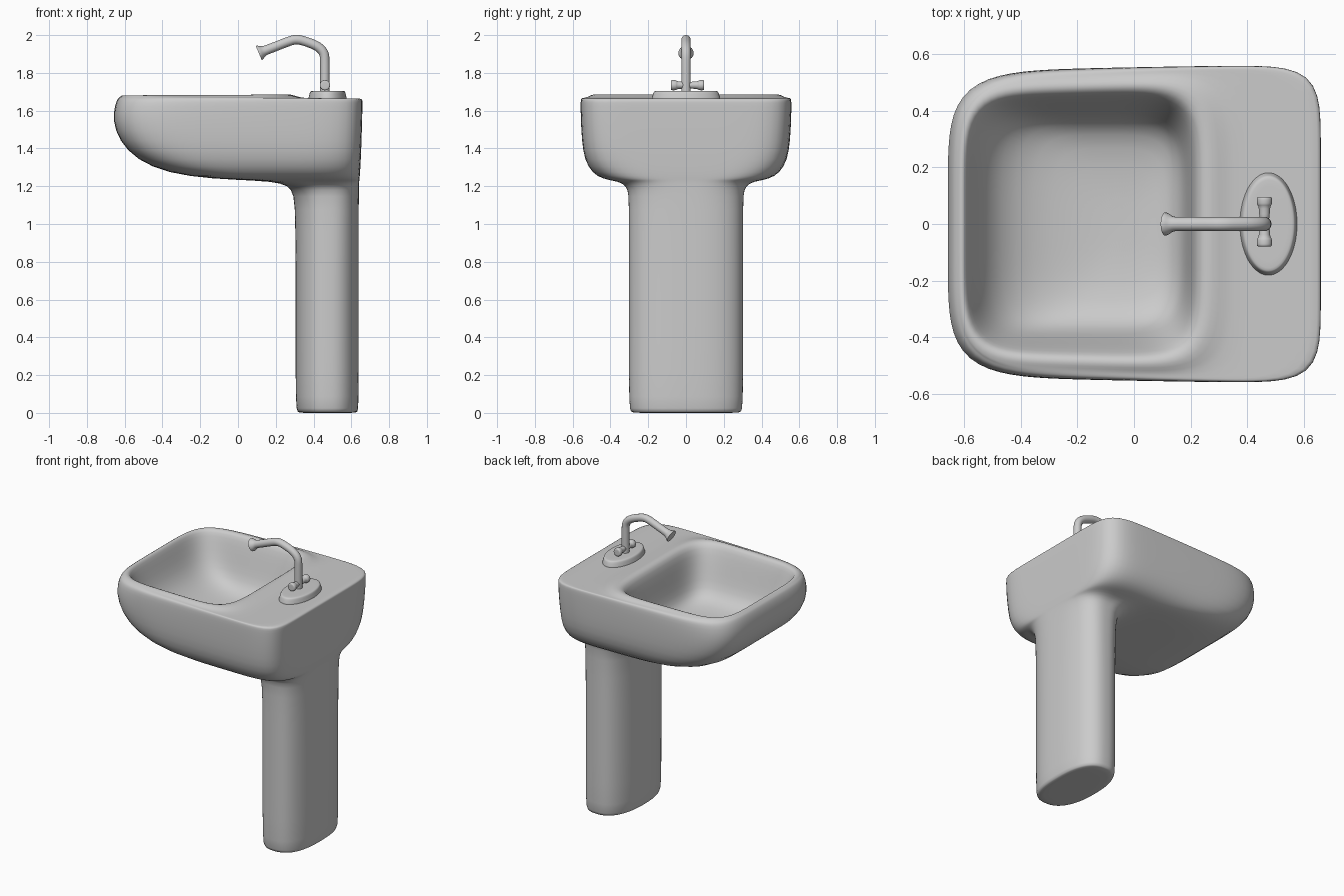
import bpy, bmesh, math
from mathutils import Matrix


def finish(name, bm, levels=1):
    bmesh.ops.recalc_face_normals(bm, faces=bm.faces)
    me = bpy.data.meshes.new(name)
    bm.to_mesh(me)
    bm.free()
    me.shade_smooth()
    ob = bpy.data.objects.new(name, me)
    bpy.context.collection.objects.link(ob)
    if levels:
        sub = ob.modifiers.new("smooth", 'SUBSURF')
        sub.levels = sub.render_levels = levels
    return ob


def loft(name, rings, seg=64, levels=1):
    """Rings: (z front, z back, x min, x max, half width, squareness front, back, front taper)."""
    bm = bmesh.new()
    loops = []
    for zf, zb, x0, x1, hw, nf, nb, taper in rings:
        loop = []
        for i in range(seg):
            a = 2 * math.pi * i / seg
            c, s = math.cos(a), math.sin(a)
            n = nb if c > 0 else nf
            r = (abs(c) ** n + abs(s) ** n) ** (-1 / n)
            t = (1 + r * c) / 2
            y = hw * r * s * (1 - taper * (1 - t) ** 2)
            loop.append(bm.verts.new((x0 + (x1 - x0) * t, y, zf + (zb - zf) * t)))
        loops.append(loop)
    for a, b in zip(loops, loops[1:]):
        for i in range(seg):
            j = (i + 1) % seg
            bm.faces.new((a[i], a[j], b[j], b[i]))
    # close both ends with a fan
    for loop in (loops[0], loops[-1]):
        bm.faces.new(loop)
    caps = [f for f in bm.faces if len(f.verts) > 4]
    bmesh.ops.poke(bm, faces=caps)
    return finish(name, bm, levels)


# Pedestal, basin shell, back deck and bowl as one continuous skin
outer = [  # z, x min, x max, half width, squareness front and back, taper
    (0.0, 0.33, 0.618, 0.275, 2.4, 2.6, 0), (0.004, 0.315, 0.633, 0.292, 2.4, 2.6, 0),
    (0.03, 0.305, 0.639, 0.302, 2.4, 2.6, 0), (0.4, 0.305, 0.639, 0.302, 2.4, 2.6, 0),
    (0.8, 0.305, 0.639, 0.302, 2.4, 2.6, 0), (1.12, 0.303, 0.639, 0.302, 2.4, 2.7, 0),
    (1.185, 0.285, 0.64, 0.306, 2.6, 3, 0), (1.218, 0.235, 0.641, 0.336, 3, 3.4, 0),
    (1.230, 0.10, 0.642, 0.39, 3.6, 4, 0.01), (1.239, -0.14, 0.643, 0.44, 4.2, 5, 0.02),
    (1.268, -0.37, 0.646, 0.497, 5, 6, 0.03), (1.338, -0.535, 0.65, 0.539, 5.5, 8, 0.04),
    (1.44, -0.63, 0.654, 0.553, 5.8, 9, 0.04), (1.55, -0.664, 0.657, 0.558, 5.8, 10, 0.04),
    (1.63, -0.651, 0.659, 0.560, 5.8, 10, 0.05), (1.656, -0.640, 0.659, 0.559, 5.8, 10, 0.06),
]
top = [  # z front, z back, x min, x max, half width, squareness front and back, taper
    (1.666, 1.665, -0.634, 0.653, 0.556, 5.8, 10, 0.07),
    (1.672, 1.665, -0.626, 0.60, 0.550, 5.8, 10, 0.08),
    (1.677, 1.665, -0.619, 0.37, 0.536, 5.8, 7, 0.08),
    (1.681, 1.670, -0.613, 0.325, 0.522, 5.8, 6, 0.08),
    (1.682, 1.689, -0.606, 0.275, 0.500, 5.8, 6, 0.06),
    (1.678, 1.684, -0.596, 0.24, 0.475, 5.8, 6, 0.05),
    (1.655, 1.660, -0.584, 0.215, 0.457, 5.8, 6, 0.04),
    (1.57, 1.57, -0.558, 0.20, 0.425, 5.5, 5.5, 0.02),
    (1.46, 1.46, -0.515, 0.185, 0.39, 5, 5, 0),
    (1.38, 1.38, -0.42, 0.165, 0.355, 5, 5, 0),
    (1.34, 1.34, -0.29, 0.12, 0.28, 4, 4, 0),
    (1.325, 1.325, -0.14, 0.04, 0.13, 3, 3, 0),
]
loft("pedestal_basin", [(r[0],) + r for r in outer] + top)

# Oval plate under the tap
plate = [(1.64, 0.372, 0.576, 0.182), (1.668, 0.372, 0.576, 0.182), (1.674, 0.375, 0.573, 0.179),
         (1.698, 0.380, 0.569, 0.172), (1.704, 0.386, 0.564, 0.166), (1.705, 0.40, 0.55, 0.15)]
loft("tap_plate", [(z, z, a, b, w, 2, 2, 0) for z, a, b, w in plate], 40)

# Bent spout with flared mouth
path = [(0.46, 1.69, 1), (0.46, 1.78, 1), (0.46, 1.85, 1), (0.458, 1.905, 1), (0.425, 1.94, 1),
        (0.37, 1.963, 1), (0.31, 1.980, 1), (0.26, 1.964, 1), (0.20, 1.940, 1),
        (0.15, 1.921, 1), (0.134, 1.915, 1.1), (0.117, 1.908, 1.6), (0.110, 1.905, 1.65)]
cu = bpy.data.curves.new("spout", 'CURVE')
cu.dimensions = '3D'
cu.bevel_depth = 0.025
cu.bevel_resolution = 5
cu.use_fill_caps = True
sp = cu.splines.new('NURBS')
sp.points.add(len(path) - 1)
for p, (x, z, r) in zip(sp.points, path):
    p.co = (x, 0, z, 1)
    p.radius = r
sp.order_u = 3
sp.use_endpoint_u = True
sp.resolution_u = 5
spout = bpy.data.objects.new("spout", cu)
bpy.context.collection.objects.link(spout)

# Pair of side handles: slim stem and flared knob, turned about the y axis
profile = [(0.0, 0.019), (0.054, 0.019), (0.058, 0.025), (0.064, 0.027), (0.08, 0.028),
           (0.087, 0.026), (0.088, 0.018)]
for name, side in (("handle_left", 1), ("handle_right", -1)):
    ob = loft(name, [(h, h, -r, r, r, 2, 2, 0) for h, r in profile], 24)
    ob.data.transform(Matrix.Translation((0.46, 0.008, 1.735))
                      @ Matrix.Rotation(-side * math.pi / 2, 4, 'X'))
